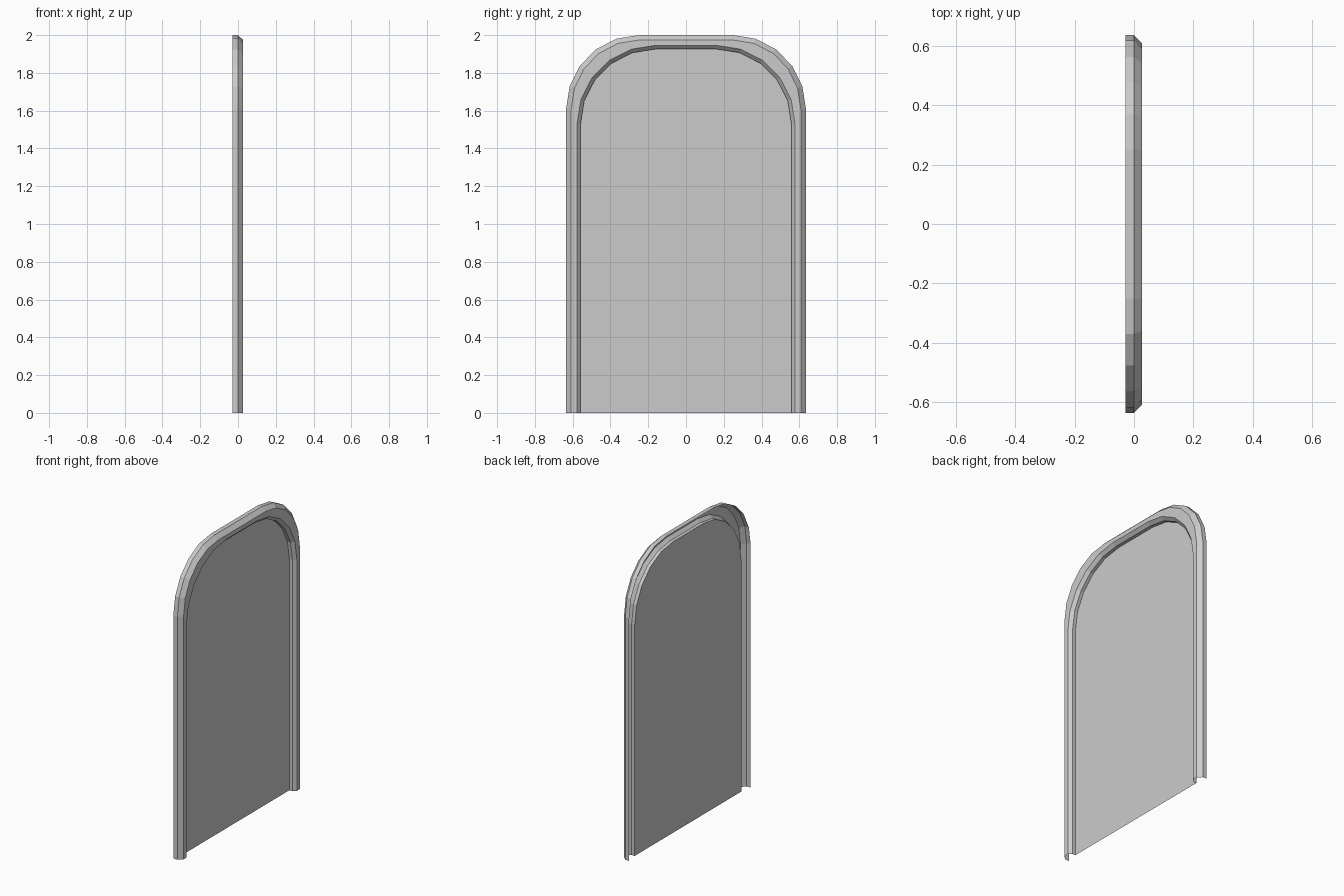
import bpy, bmesh
from math import sin, cos, pi

if "Cube" in bpy.data.objects:
    bpy.data.objects.remove(bpy.data.objects["Cube"])

SEGS = 5  # straight facets per rounded corner


def arch(x, half_w, top, flat, spring):
    """Open arch outline from one foot, over the top, to the other foot."""
    half = [(half_w, 0.0)]
    for i in range(SEGS + 1):
        a = i * pi / 2 / SEGS
        half.append((flat + (half_w - flat) * cos(a),
                     spring + (top - spring) * sin(a)))
    pts = half + [(-y, z) for y, z in reversed(half)]
    return [(x, y, z) for y, z in pts]


def make_object(name, bm):
    mesh = bpy.data.meshes.new(name)
    bm.to_mesh(mesh)
    bm.free()
    obj = bpy.data.objects.new(name, mesh)
    bpy.context.collection.objects.link(obj)
    return obj


# Frame cross-section: depth, half width, top, flat half length, spring height
rings = [
    (-0.029, 0.635, 2.000, 0.25, 1.607),  # back edge
    (0.000, 0.635, 2.000, 0.25, 1.607),   # outer wall
    (0.027, 0.608, 1.974, 0.25, 1.607),   # chamfer
    (0.027, 0.577, 1.946, 0.16, 1.530),   # face
    (0.007, 0.558, 1.926, 0.16, 1.530),   # inner bevel
    (-0.015, 0.558, 1.926, 0.16, 1.530),  # recess wall
]

# Arched frame moulding, an open-backed shell
bm = bmesh.new()
loops = [[bm.verts.new(p) for p in arch(*r)] for r in rings]
for a, b in zip(loops, loops[1:]):
    for i in range(len(a) - 1):
        bm.faces.new((a[i], a[i + 1], b[i + 1], b[i]))
make_object("arch_frame", bm)

# Recessed door panel, facing +x
bm = bmesh.new()
bm.faces.new([bm.verts.new(p) for p in arch(*rings[-1])])
make_object("door_panel", bm)
